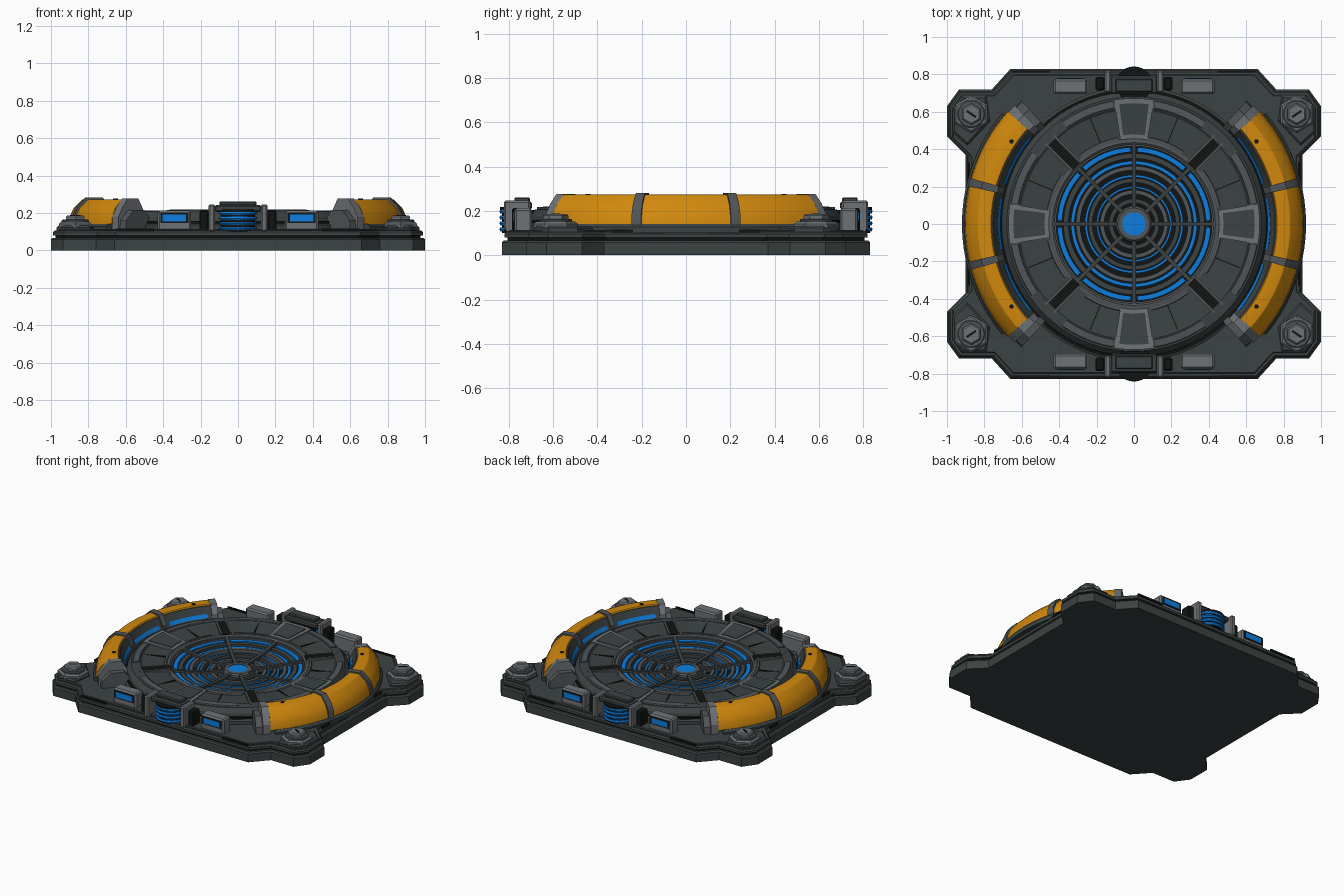
import bpy, bmesh, math
from mathutils import Matrix

if "Cube" in bpy.data.objects:
    bpy.data.objects.remove(bpy.data.objects["Cube"])


def material(name, rgb):
    m = bpy.data.materials.new(name)
    m.diffuse_color = (*rgb, 1)
    m.use_nodes = True
    m.node_tree.nodes["Principled BSDF"].inputs["Base Color"].default_value = m.diffuse_color
    return m


DARK = material("charcoal", (0.045, 0.055, 0.055))
GREY = material("mid grey", (0.155, 0.168, 0.182))
STEEL = material("dark steel", (0.085, 0.093, 0.098))
BLACK = material("black", (0.006, 0.007, 0.007))
ORANGE = material("orange", (0.64, 0.25, 0.004))
BLUE = material("glow blue", (0.004, 0.21, 0.74))


def finish(bm, name, mat):
    bmesh.ops.recalc_face_normals(bm, faces=bm.faces)
    me = bpy.data.meshes.new(name)
    bm.to_mesh(me)
    bm.free()
    me.materials.append(mat)
    me.shade_smooth()
    me.set_sharp_from_angle(angle=math.radians(25))
    ob = bpy.data.objects.new(name, me)
    bpy.context.collection.objects.link(ob)
    return ob


def sweep(name, profile, mat, a0=0, a1=360, step=5, centre=(0, 0)):
    """Revolve a closed (radius, z) section about z between two angles."""
    full = a1 - a0 >= 360
    n = max(1, round((a1 - a0) / step))
    bm = bmesh.new()
    rings = []
    for i in range(n if full else n + 1):
        a = math.radians(a0 + (a1 - a0) * i / n)
        rings.append([bm.verts.new((centre[0] + r * math.cos(a), centre[1] + r * math.sin(a), z))
                      for r, z in profile])
    k = len(profile)
    for i in range(n):
        p, q = rings[i], rings[(i + 1) % len(rings)]
        for j in range(k):
            bm.faces.new((p[j], q[j], q[(j + 1) % k], p[(j + 1) % k]))
    if not full:
        bm.faces.new(rings[0])
        bm.faces.new(rings[-1])
    return finish(bm, name, mat)


def band(name, r0, r1, z0, z1, mat, a0=0, a1=360, step=5, centre=(0, 0)):
    return sweep(name, [(r0, z0), (r1, z0), (r1, z1), (r0, z1)], mat, a0, a1, step, centre)


def prism(name, outline, z0, z1, mat, bevel=0.0):
    bm = bmesh.new()
    f = bm.faces.new([bm.verts.new((x, y, z0)) for x, y in outline])
    up = bmesh.ops.extrude_face_region(bm, geom=[f])["geom"]
    top = [v for v in up if isinstance(v, bmesh.types.BMVert)]
    bmesh.ops.translate(bm, verts=top, vec=(0, 0, z1 - z0))
    if bevel:
        edges = [e for e in bm.edges if all(v in top for v in e.verts)]
        bmesh.ops.bevel(bm, geom=edges, offset=bevel, segments=1, affect='EDGES')
    return finish(bm, name, mat)


def box(name, centre, size, mat, angle=0, bevel=0.0):
    """Box turned about the world z axis after placing."""
    bm = bmesh.new()
    bmesh.ops.create_cube(bm, size=1)
    bmesh.ops.scale(bm, verts=bm.verts, vec=size)
    if bevel:
        bmesh.ops.bevel(bm, geom=bm.edges[:], offset=bevel, segments=1, affect='EDGES')
    bmesh.ops.transform(bm, verts=bm.verts, matrix=Matrix.Rotation(math.radians(angle), 4, 'Z')
                        @ Matrix.Translation(centre))
    return finish(bm, name, mat)


def ngon(cx, cy, r, n, turn=0):
    return [(cx + r * math.cos(2 * math.pi * i / n + turn), cy + r * math.sin(2 * math.pi * i / n + turn))
            for i in range(n)]


def plate_outline(d):
    """Base plate outline with corner lugs, pulled in by d."""
    q = [(0.9 - d, 0.37 - d * .4), (1 - d, 0.47 - d * .4), (1 - d, 0.63 - d * .4), (0.935 - d * .5, 0.72 - d),
         (0.76 - d * .5, 0.72 - d), (0.66 - d * .5, 0.83 - d)]
    h = q + [(-x, y) for x, y in reversed(q)]
    return h + [(-x, -y) for x, y in h]


# Layered base plate
prism("base_slab", plate_outline(0), 0, 0.066, DARK, 0.008)
prism("base_gap", plate_outline(0.025), 0.06, 0.085, BLACK)
prism("base_upper_plate", plate_outline(0.01), 0.08, 0.105, DARK, 0.008)
prism("base_deck", plate_outline(0.03), 0.1, 0.115, DARK, 0.005)

# Corner lugs with hex bolts, and edge clasps on the slab
for sx in (-1, 1):
    for sy in (-1, 1):
        lug = [(0.79, 0.685), (0.92, 0.685), (0.97, 0.62), (0.97, 0.49), (0.89, 0.42), (0.77, 0.55)]
        prism("corner_lug", [(x * sx, y * sy) for x, y in lug], 0.1, 0.132, DARK, 0.01)
        cx, cy = 0.87 * sx, 0.588 * sy
        prism("bolt_washer", ngon(cx, cy, 0.1, 6, math.pi / 6), 0.12, 0.152, GREY, 0.01)
        prism("bolt_collar", ngon(cx, cy, 0.074, 16), 0.15, 0.164, STEEL, 0.005)
        prism("bolt_head", ngon(cx, cy, 0.058, 6, math.pi / 6), 0.16, 0.187, GREY, 0.008)
        box("bolt_slot", (math.hypot(cx, cy), 0, 0.187), (0.06, 0.012, 0.004), BLACK,
            math.degrees(math.atan2(cy, cx)))
        box("edge_strip", (0.55 * sx, 0.815 * sy, 0.11), (0.2, 0.012, 0.012), BLACK)
    box("side_groove", (0.882 * sx, 0, 0.11), (0.012, 0.66, 0.014), BLACK)

# Central round platform, dished slightly towards a recessed bowl
sweep("platform", [(0.43, 0.1), (0.735, 0.1), (0.735, 0.135), (0.71, 0.15), (0.705, 0.178), (0.68, 0.207),
                   (0.62, 0.212), (0.61, 0.205), (0.45, 0.195), (0.43, 0.175)], DARK)
band("platform_groove", 0.70, 0.722, 0.145, 0.158, BLACK)
sweep("dish_rim", [(0.425, 0.13), (0.452, 0.13), (0.452, 0.2), (0.435, 0.202), (0.425, 0.195)], STEEL)
prism("dish_floor", ngon(0, 0, 0.44, 48), 0.11, 0.13, BLACK)

# Concentric dish rings, stepping down to the hub
for r0, r1, z, mat in [(.416, .43, .186, STEEL), (.35, .378, .173, DARK), (.318, .337, .163, BLUE),
                       (.288, .31, .166, STEEL), (.25, .263, .155, BLUE), (.222, .245, .16, DARK),
                       (.19, .201, .149, BLUE), (.16, .182, .155, STEEL), (.112, .135, .152, DARK)]:
    band("dish_ring", r0, r1, 0.125, z, mat)
sweep("hub_ring", [(0.062, 0.12), (0.1, 0.12), (0.095, 0.158), (0.085, 0.168), (0.062, 0.168)], STEEL)
prism("hub_light", ngon(0, 0, 0.064, 24), 0.12, 0.165, BLUE)

# Spokes, diagonal slots, plate seams and rim arcs repeated around the platform
for i in range(8):
    a = i * 45
    # Spoke bends down from the rim to the hub
    bar = [(0.435, 0.14), (0.435, 0.197), (0.4, 0.192), (0.3, 0.175), (0.2, 0.166), (0.09, 0.165), (0.09, 0.13)]
    ob = prism("dish_spoke", bar, -0.011, 0.011, DARK)
    ob.data.transform(Matrix.Rotation(math.radians(a), 4, 'Z') @ Matrix.Rotation(math.pi / 2, 4, 'X'))
    band("outer_light", .385, .411, 0.125, 0.177, BLUE, a + 2.5, a + 42.5)
    sweep("rim_arc", [(0.625, 0.206), (0.672, 0.202), (0.666, 0.215), (0.63, 0.218)], STEEL, a + 10, a + 35)
    sweep("inner_arc", [(0.455, 0.193), (0.472, 0.194), (0.468, 0.203), (0.455, 0.203)], STEEL, a + 11, a + 38)
    box("plate_seam", (0.545, 0, 0.2), (0.14, 0.006, 0.01), BLACK, a + 22.5)
    if i % 2:
        box("diagonal_slot", (0.535, 0, 0.202), (0.2, 0.05, 0.016), BLACK, a)
        for s in (-1, 1):
            box("slot_edge", (0.54, 0.031 * s, 0.204), (0.2, 0.01, 0.018), STEEL, a)
    else:
        # Tapered pads on the four main directions
        sweep("pad_frame", [(0.455, 0.19), (0.672, 0.195), (0.672, 0.218), (0.455, 0.206)],
              GREY, a - 9.2, a + 9.2, 3)
        sweep("pad_plate", [(0.478, 0.2), (0.645, 0.205), (0.645, 0.221), (0.478, 0.211)],
              DARK, a - 7, a + 7, 3)

# Orange curved guards on both sides
guard = [(0.757, 0.14), (0.905, 0.14), (0.9, 0.18), (0.878, 0.228), (0.835, 0.27), (0.825, 0.273),
         (0.765, 0.273), (0.757, 0.262)]
rib = [(0.715, 0.12), (0.912, 0.12), (0.91, 0.185), (0.886, 0.236), (0.838, 0.282), (0.75, 0.282), (0.715, 0.22)]
cap = [(0.715, 0.11), (0.9, 0.11), (0.9, 0.18), (0.87, 0.232), (0.83, 0.276), (0.75, 0.276), (0.715, 0.22)]
foot = [(0.7, 0.11), (0.89, 0.11), (0.885, 0.16), (0.83, 0.215), (0.74, 0.215), (0.7, 0.17)]
for side in (0, 180):
    sweep("guard_base", [(0.72, 0.1), (0.92, 0.1), (0.92, 0.128), (0.908, 0.142), (0.72, 0.142)],
          DARK, side - 40, side + 40, 4)
    sweep("guard_inner_wall", [(0.715, 0.12), (0.775, 0.12), (0.775, 0.266), (0.753, 0.266), (0.715, 0.195)],
          DARK, side - 43, side + 43, 4)
    for mid in (-28.5, 0, 28.5):
        a = side + mid
        sweep("guard_panel", guard, ORANGE, a - 13.2, a + 13.2, 3.3)
        # Slim glow strip along the foot of the sloping inner wall
        sweep("guard_light", [(0.722, 0.195), (0.733, 0.216), (0.727, 0.222), (0.714, 0.199)],
              BLUE, a - 11, a + 11, 2.75)
    for s in (-1, 1):
        a = side + 14.25 * s
        sweep("guard_rib", rib, STEEL, a - 1.4, a + 1.4, 1.4)
        a = side + 43.2 * s
        sweep("guard_end_cap", cap, GREY, a - 1.6, a + 1.6, 1.6)
        a = side + 46 * s
        sweep("guard_end_foot", foot, STEEL, a - 1.6, a + 1.6, 1.6)
        t = math.radians(side + 34 * s)
        prism("guard_rivet", ngon(0.79 * math.cos(t), 0.79 * math.sin(t), 0.013, 6), 0.27, 0.277, BLACK)

# Front and back coil clamps with light boxes
for sy in (-1, 1):
    coil = (0, 0.74 * sy)
    prism("coil_core", ngon(*coil, 0.09, 24), 0.1, 0.205, BLACK)
    for k in range(4):
        z = 0.108 + k * 0.027
        sweep("coil_band", [(0.08, z), (0.098, z), (0.102, z + 0.009), (0.098, z + 0.018), (0.08, z + 0.018)],
              BLUE, 90 * sy - 90, 90 * sy + 90, 10, coil)
    band("coil_cap", 0.04, 0.1, 0.205, 0.218, BLACK, 90 * sy - 90, 90 * sy + 90, 10, coil)
    box("clamp_bridge", (0, 0.745 * sy, 0.224), (0.25, 0.1, 0.036), DARK, 0, 0.008)
    box("clamp_top", (0, 0.74 * sy, 0.25), (0.2, 0.07, 0.022), DARK, 0, 0.006)
    for sx in (-1, 1):
        box("clamp_post", (0.14 * sx, 0.762 * sy, 0.173), (0.036, 0.12, 0.146), GREY, 0, 0.008)
        box("clamp_block", (0.182 * sx, 0.75 * sy, 0.16), (0.046, 0.07, 0.105), BLACK, 0, 0.006)
        box("light_box", (0.34 * sx, 0.735 * sy, 0.158), (0.18, 0.08, 0.11), GREY, 0, 0.01)
        box("light_recess", (0.34 * sx, 0.774 * sy, 0.173), (0.15, 0.006, 0.055), BLACK)
        box("light_panel", (0.34 * sx, 0.777 * sy, 0.173), (0.125, 0.006, 0.038), BLUE)
